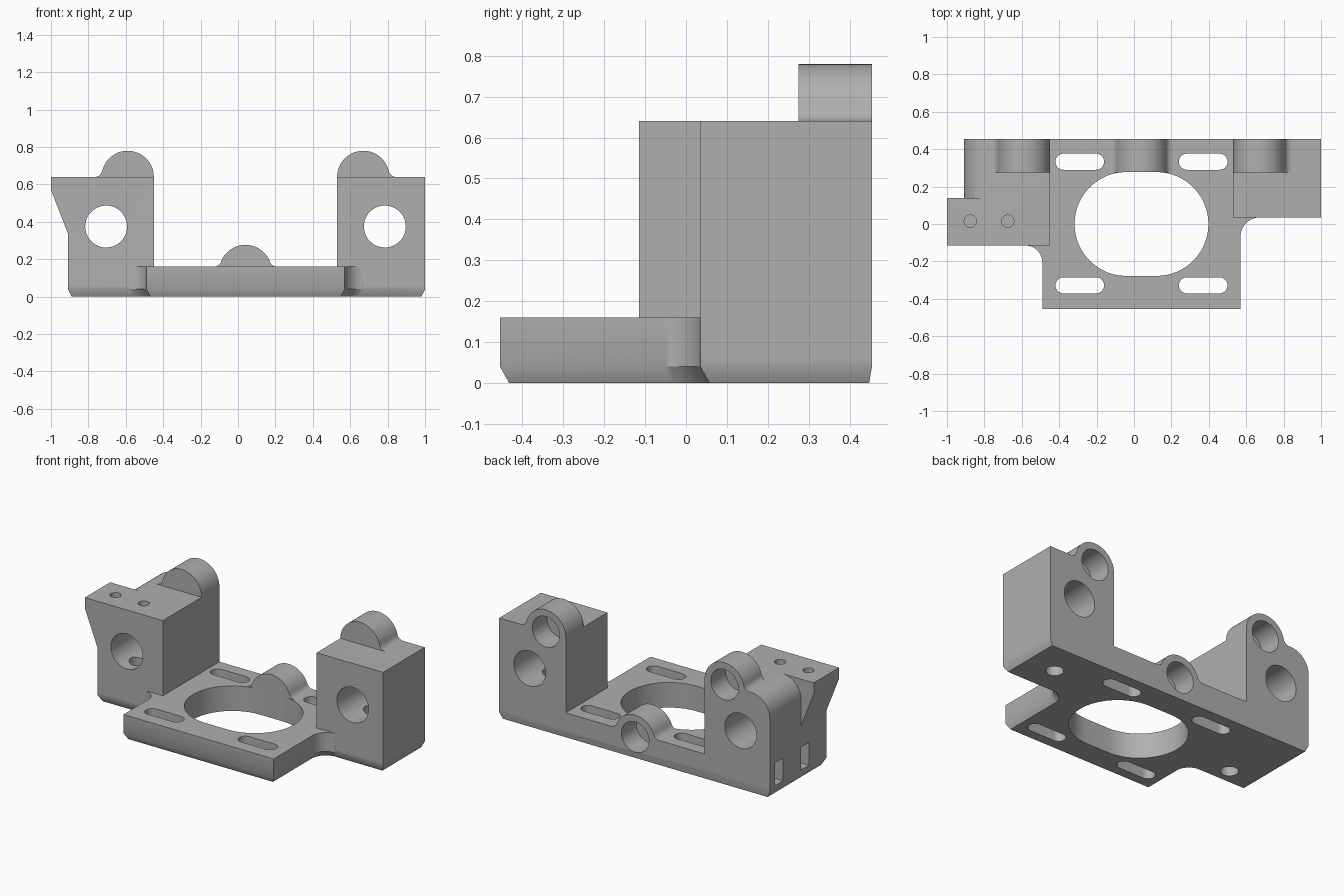
import bpy, bmesh
from math import sin, cos, pi, radians, sqrt, atan2

old = bpy.data.objects.get("Cube")
if old:
    bpy.data.objects.remove(old, do_unlink=True)

grey = bpy.data.materials.new("mid grey")
grey.use_nodes = True
grey.diffuse_color = (0.43, 0.43, 0.43, 1)
grey.node_tree.nodes["Principled BSDF"].inputs["Base Color"].default_value = grey.diffuse_color

FRONT, BACK = -0.455, 0.455
MID = 0.04          # centre line of the plate in x
TOP, PLATE = 0.64, 0.16


def arc(cx, cy, r, a0, a1, n=12):
    """Points on an arc, angles in degrees."""
    return [(cx + r * cos(radians(a0 + (a1 - a0) * i / n)),
             cy + r * sin(radians(a0 + (a1 - a0) * i / n))) for i in range(n + 1)]


def loft(name, rings):
    """Closed solid through matching rings of 3D points."""
    bm = bmesh.new()
    loops = [[bm.verts.new(p) for p in ring] for ring in rings]
    for a, b in zip(loops, loops[1:]):
        for i in range(len(a)):
            j = (i + 1) % len(a)
            bm.faces.new((a[i], a[j], b[j], b[i]))
    bm.faces.new(loops[0][::-1])
    bm.faces.new(loops[-1])
    bmesh.ops.recalc_face_normals(bm, faces=bm.faces)
    mesh = bpy.data.meshes.new(name)
    bm.to_mesh(mesh)
    bm.free()
    mesh.materials.append(grey)
    ob = bpy.data.objects.new(name, mesh)
    bpy.context.collection.objects.link(ob)
    return ob


def prism(name, pts, lo, hi, axis):
    """Extrude a 2D outline along z (xy outline) or y (xz outline)."""
    if axis == "z":
        return loft(name, [[(u, v, h) for u, v in pts] for h in (lo, hi)])
    return loft(name, [[(u, h, v) for u, v in pts] for h in (lo, hi)])


def rod(name, u, v, r, lo, hi, axis):
    return prism(name, arc(u, v, r, 0, 360, 48)[:-1], lo, hi, axis)


def slot(name, x0, x1, y, r):
    pts = arc(x1, y, r, -90, 90, 24) + arc(x0, y, r, 90, 270, 24)
    return prism(name, pts, -0.1, 0.3, "z")


def rect(x0, x1, z0, z1):
    return [(x0, z0), (x1, z0), (x1, z1), (x0, z1)]


def combine(target, parts, operation):
    for part in parts:
        mod = target.modifiers.new(operation.lower(), "BOOLEAN")
        mod.operation = operation
        mod.solver = "EXACT"
        mod.object = part
        part.hide_render = True
        bpy.context.view_layer.objects.active = target
        bpy.ops.object.modifier_apply(modifier=mod.name)
        bpy.data.objects.remove(part, do_unlink=True)


# Base plate: outline with filleted inner corners and a tapered lower edge
outline = [(-0.91, BACK), (-0.91, -0.115)]
outline += arc(-0.58, -0.205, 0.09, 90, 0)
outline += [(-0.49, FRONT), (0.57, FRONT)]
outline += arc(0.67, -0.065, 0.1, 180, 90)
outline += [(1.0, 0.035), (1.0, BACK)]
foot = [(x + (0.02 if x < 0 else -0.02), y + (-0.007 if y == BACK else 0.022), 0)
        for x, y in outline]
body = loft("mount_bracket", [foot] + [[(x, y, z) for x, y in outline] for z in (0.04, PLATE)])

# Upright rod blocks, one with a rounded outer corner and a flared ledge
tall = [(-0.45, 0.06), (-0.45, TOP)] + arc(-0.78, TOP - 0.13, 0.13, 90, 180) + [(-0.91, 0.06)]
ledge = [(-1.0, TOP), (-1.0, 0.57), (-0.91, 0.34), (-0.6, 0.34), (-0.6, TOP)]
solids = [
    prism("right_block", tall, -0.115, BACK, "y"),
    prism("right_ledge", ledge, -0.115, 0.14, "y"),
    prism("left_block", rect(0.53, 1.0, 0.06, TOP), 0.035, BACK, "y"),
]


# Round sockets along the back, blended into the surface below
def socket(name, cx, cz, floor, left, right):
    r, f = 0.14, 0.04
    rise = floor + f - cz
    dx = sqrt((r + f) ** 2 - rise ** 2)
    a = atan2(rise, dx) * 180 / pi
    base = floor - 0.06
    pts = []
    if right:
        pts += [(cx + dx, base)] + arc(cx + dx, floor + f, f, 270, 180 + a, 6)
        start = a
    else:
        pts += [(cx + r, base)]
        start = 0
    end = 180 - a if left else 180
    pts += arc(cx, cz, r, start, end, 32)[1 if right else 0:]
    if left:
        pts += arc(cx - dx, floor + f, f, -a, -90, 6)[1:] + [(cx - dx, base)]
    else:
        pts += [(cx - r, base)]
    return prism(name, pts, 0.275, BACK, "y")


sockets = [(-0.59, TOP, TOP, True, False), (MID, 0.137, PLATE, True, True),
           (0.67, TOP, TOP, False, True)]
solids += [socket("socket", *s) for s in sockets]
combine(body, solids, "UNION")

# Central opening and four mounting slots
cuts = [slot("opening", MID - 0.08, MID + 0.08, 0, 0.278)]
for side in (-1, 1):
    for y in (-0.328, 0.333):
        x = MID + side * 0.33
        cuts.append(slot("mount_slot", x - 0.087, x + 0.087, y, 0.043))

# Rod bores, with a screw hole below each
for x, y in ((-0.705, 0.0), (0.785, 0.235)):
    cuts.append(rod("bore", x, 0.375, 0.112, -0.6, 0.6, "y"))
    cuts.append(rod("screw_hole", x, y, 0.052, -0.1, 0.35, "z"))

# Blind socket holes
for cx, cz, *_ in sockets:
    cuts.append(rod("socket_hole", cx, cz, 0.097, 0.305, 0.6, "y"))

# Small holes in the ledge and pockets in the outer side
for x in (-0.875, -0.675):
    cuts.append(rod("ledge_hole", x, 0.015, 0.033, 0.5, 0.8, "z"))
for y in (0.1, 0.36):
    cuts.append(prism("side_pocket", rect(-1.1, -0.75, 0.06, 0.205), y - 0.04, y + 0.04, "y"))
combine(body, cuts, "DIFFERENCE")

bpy.ops.object.select_all(action="DESELECT")
body.select_set(True)
bpy.context.view_layer.objects.active = body
bpy.ops.object.shade_smooth_by_angle(angle=radians(30))
